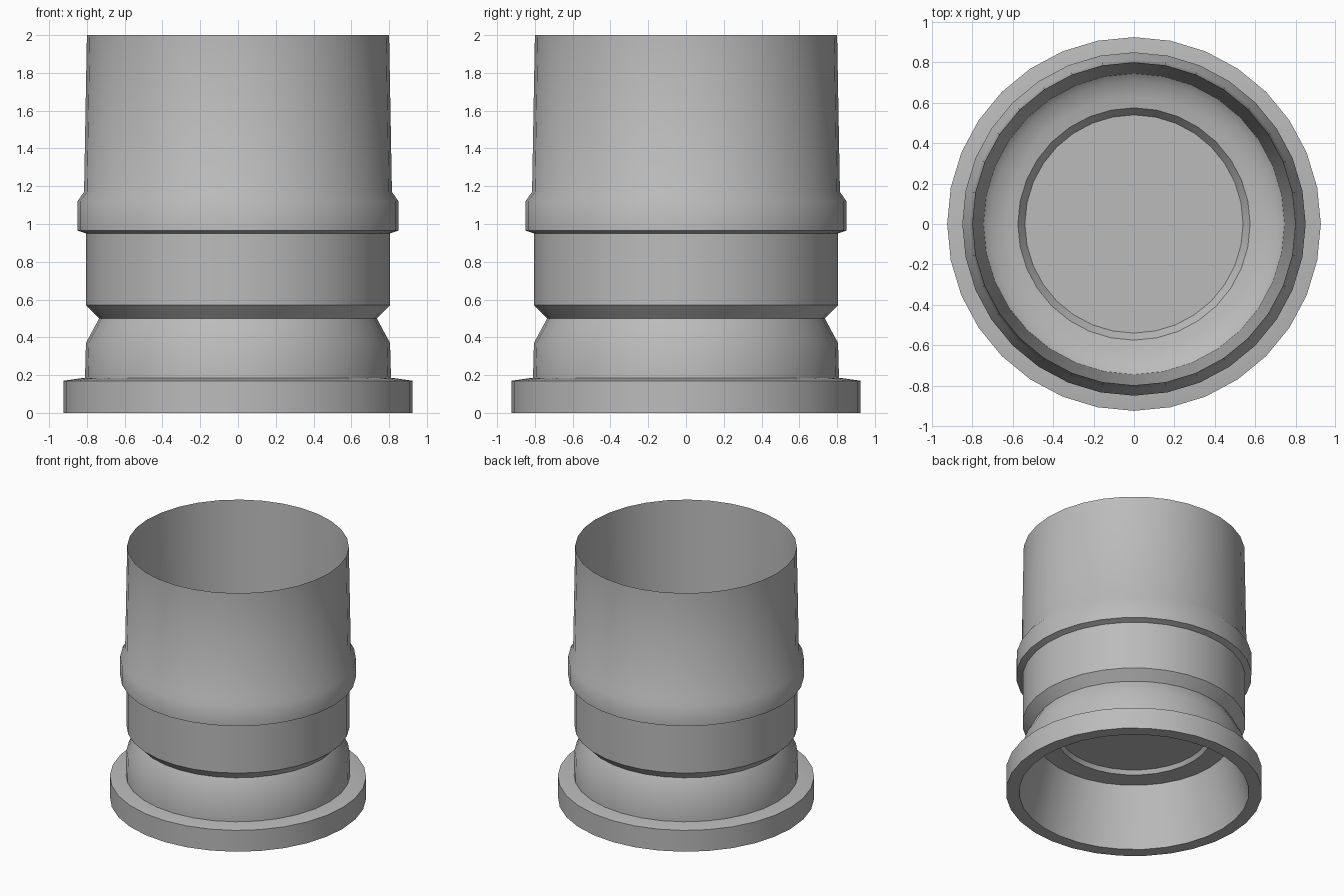
import bpy
import bmesh
from math import cos, sin, tau, radians

cube = bpy.data.objects.get("Cube")
if cube:
    bpy.data.objects.remove(cube)

SIDES = 32

gray = bpy.data.materials.new("plain gray")
gray.use_nodes = True
color = (0.5, 0.5, 0.5, 1)
gray.diffuse_color = color
gray.node_tree.nodes["Principled BSDF"].inputs["Base Color"].default_value = color


def lathe(name, profile, cap_last=False):
    """Turn a (radius, height) profile around z."""
    bm = bmesh.new()
    rings = [[bm.verts.new((r * cos(tau * i / SIDES), r * sin(tau * i / SIDES), z))
              for i in range(SIDES)] for r, z in profile]
    for low, high in zip(rings, rings[1:]):
        for i in range(SIDES):
            j = (i + 1) % SIDES
            bm.faces.new((low[i], low[j], high[j], high[i]))
    if cap_last:
        bm.faces.new(rings[-1])
    mesh = bpy.data.meshes.new(name)
    bm.to_mesh(mesh)
    bm.free()
    obj = bpy.data.objects.new(name, mesh)
    bpy.context.collection.objects.link(obj)
    mesh.materials.append(gray)
    bpy.ops.object.select_all(action="DESELECT")
    obj.select_set(True)
    bpy.context.view_layer.objects.active = obj
    bpy.ops.object.shade_smooth_by_angle(angle=radians(42))
    return obj


# Outer shell: foot flange, groove, raised band and tapered sleeve
lathe("outer_shell", [
    (0.83, 0), (0.925, 0), (0.925, 0.17), (0.82, 0.185), (0.81, 0.185),
    (0.805, 0.37), (0.735, 0.50), (0.805, 0.57), (0.805, 0.95),
    (0.85, 0.965), (0.85, 1.12), (0.815, 1.17), (0.80, 2.0),
])

# Upper cup: tapered inner wall, stepped seat and recessed floor
lathe("upper_cup", [
    (0.80, 2.0), (0.745, 0.62), (0.71, 0.59), (0.63, 0.57),
    (0.575, 0.56), (0.54, 0.51),
], cap_last=True)

# Lower socket: conical wall, ledge and ceiling
lathe("lower_socket", [
    (0.83, 0), (0.71, 0.465), (0.56, 0.465), (0.54, 0.495),
], cap_last=True).data.flip_normals()

# The cup and socket face inward
cup = bpy.data.objects["upper_cup"].data
for mesh in (cup, bpy.data.objects["lower_socket"].data):
    bm = bmesh.new()
    bm.from_mesh(mesh)
    up = 1 if mesh == cup else -1
    floor = max(bm.faces, key=lambda f: f.calc_area() if len(f.verts) > 4 else 0)
    bmesh.ops.recalc_face_normals(bm, faces=bm.faces)
    if floor.normal.z * up < 0:
        bmesh.ops.reverse_faces(bm, faces=bm.faces)
    bm.to_mesh(mesh)
    bm.free()
